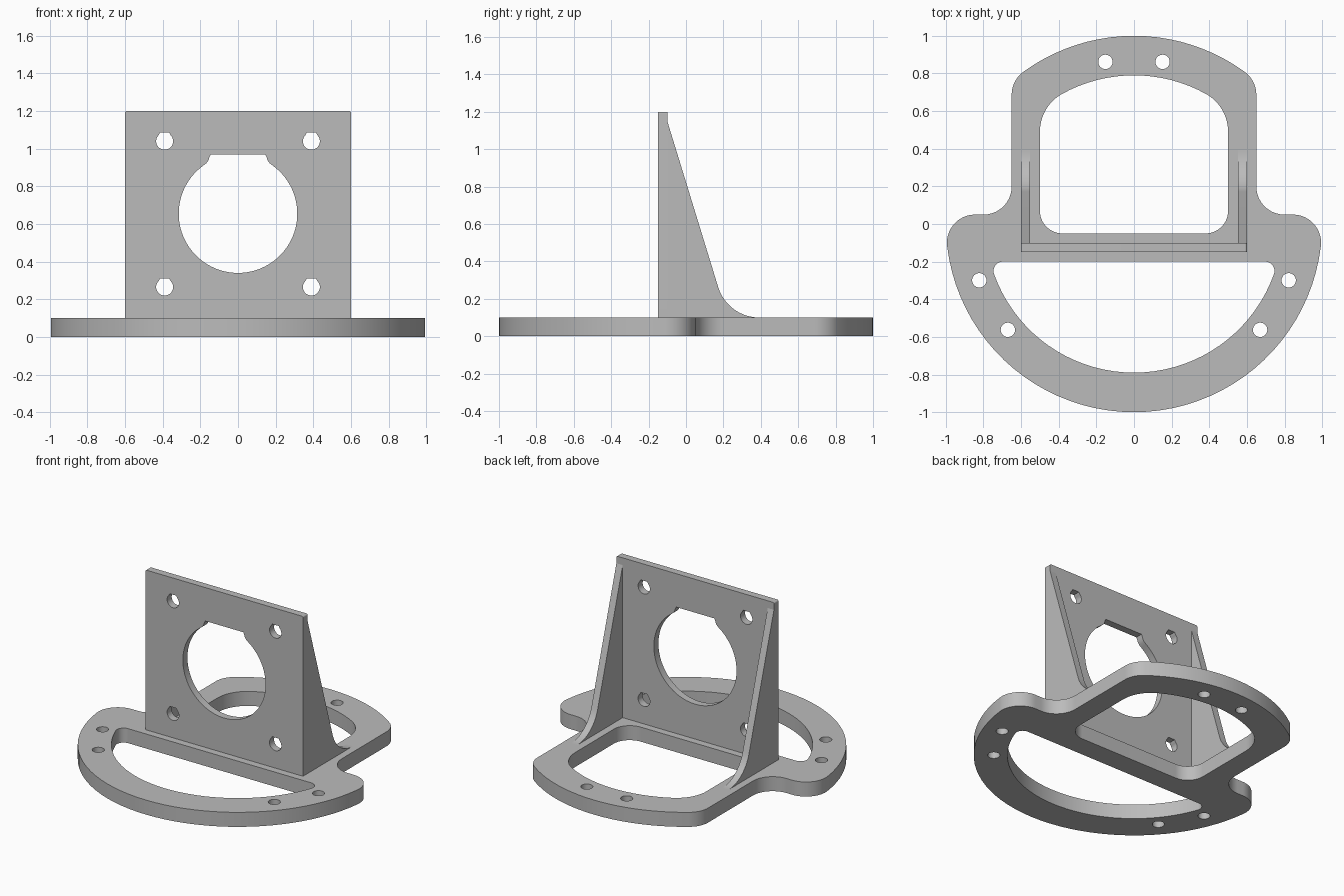
import bpy, bmesh
from math import sin, cos, radians, degrees, atan2, sqrt, ceil
from mathutils import Matrix

cube = bpy.data.objects.get("Cube")
if cube:
    bpy.data.objects.remove(cube, do_unlink=True)

grey = bpy.data.materials.new("grey")
grey.use_nodes = True
grey.diffuse_color = (0.5, 0.5, 0.5, 1)
grey.node_tree.nodes["Principled BSDF"].inputs["Base Color"].default_value = (0.5, 0.5, 0.5, 1)


def arc(cx, cy, r, a0, a1):
    """Points on an arc, angles in degrees."""
    n = max(8, ceil(abs(a1 - a0) / 4))
    angles = [radians(a0 + (a1 - a0) * i / n) for i in range(n + 1)]
    return [(cx + r * cos(a), cy + r * sin(a)) for a in angles]


def circle(cx, cy, r):
    return arc(cx, cy, r, 0, 360)[:-1]


def mirrored(half):
    """Close a right-hand half outline over x = 0."""
    return half + [(-x, y) for x, y in reversed(half) if x > 1e-5]


def extruded(name, loops, depth, matrix):
    """Flat outline with holes, given thickness centred on its plane."""
    curve = bpy.data.curves.new(name, 'CURVE')
    curve.dimensions = '2D'
    curve.fill_mode = 'BOTH'
    curve.extrude = depth / 2
    for loop in loops:
        spline = curve.splines.new('POLY')
        spline.points.add(len(loop) - 1)
        for point, (x, y) in zip(spline.points, loop):
            point.co = (x, y, 0, 1)
        spline.use_cyclic_u = True
    helper = bpy.data.objects.new(name + "_outline", curve)
    mesh = bpy.data.meshes.new_from_object(helper)
    bpy.data.objects.remove(helper)
    bpy.data.curves.remove(curve)
    bm = bmesh.new()
    bm.from_mesh(mesh)
    bmesh.ops.remove_doubles(bm, verts=bm.verts, dist=1e-5)
    bmesh.ops.recalc_face_normals(bm, faces=bm.faces)
    bm.to_mesh(mesh)
    bm.free()
    mesh.transform(matrix)
    mesh.materials.clear()
    mesh.materials.append(grey)
    mesh.shade_smooth()
    mesh.set_sharp_from_angle(angle=radians(30))
    mesh.name = name
    obj = bpy.data.objects.new(name, mesh)
    bpy.context.collection.objects.link(obj)
    return obj


def corner(big, cx, r):
    """Height and angle of a fillet centre at cx inside a big circle."""
    cy = sqrt((big - r) ** 2 - cx ** 2)
    return cy, degrees(atan2(cy, cx))


# Base ring: front arc, rounded ears, hollow necks, back arc
ear = 0.15
ear_x = sqrt((1 - ear) ** 2 - 0.1 ** 2)
ear_a = degrees(atan2(-0.1, ear_x))
back_y, back_a = corner(1, 0.5, 0.15)
outline = mirrored(arc(0, 0, 1, -90, ear_a)
                   + arc(ear_x, -0.1, ear, ear_a, 90)[1:]
                   + arc(0.8, 0.2, 0.15, 270, 180)
                   + arc(0.5, back_y, 0.15, 0, back_a)
                   + arc(0, 0, 1, back_a, 90)[1:])

# Windows and screw holes in the base
win_y, win_a = corner(0.79, 0.27, 0.23)
back_window = mirrored(arc(0.38, 0.07, 0.12, -90, 0)
                       + arc(0.27, win_y, 0.23, 0, win_a)
                       + arc(0, 0, 0.79, win_a, 90)[1:])
slot_x = sqrt(0.74 ** 2 - 0.25 ** 2)
slot_a = degrees(atan2(-0.25, slot_x))
front_window = mirrored(arc(0, 0, 0.79, -90, slot_a)
                        + arc(slot_x, -0.25, 0.05, slot_a, 90)[1:])
base_holes = [circle(s * 0.875 * cos(radians(a)), 0.875 * sin(radians(a)), 0.038)
              for a in (80, -20, -40) for s in (-1, 1)]
extruded("base", [outline, back_window, front_window] + base_holes, 0.1,
         Matrix.Translation((0, 0, 0.05)))

# Upright plate with a notched bore and four flat-topped holes
plate = mirrored([(0.6, 0.1)] + arc(0.59, 1.19, 0.01, 0, 90))
bore = mirrored(arc(0, 0.655, 0.315, -90, 54)
                + [(0.168, 0.923), (0.157, 0.938), (0.152, 0.955), (0.145, 0.97)])


def flat_hole(cx, cz):
    r = 0.045
    half = arc(0, 0, r, -90, 45) + [(0.025, r)]
    return [(cx + x, cz + z) for x, z in mirrored(half)]


plate_holes = [flat_hole(s * 0.39, z) for s in (-1, 1) for z in (0.265, 1.04)]
extruded("upright_plate", [plate, bore] + plate_holes, 0.05,
         Matrix.Translation((0, -0.125, 0)) @ Matrix.Rotation(radians(90), 4, 'X'))

# Side gussets sweeping down into the base
gusset = [(-0.1, 0.1)] + arc(0.392, 0.33, 0.23, 270, 197) + [(-0.1, 1.15)]
to_side = Matrix(((0, 0, 1, 0), (1, 0, 0, 0), (0, 1, 0, 0), (0, 0, 0, 1)))
for side, s in (("left", 1), ("right", -1)):
    extruded(side + "_gusset", [gusset], 0.048,
             Matrix.Translation((s * 0.576, 0, 0)) @ to_side)
